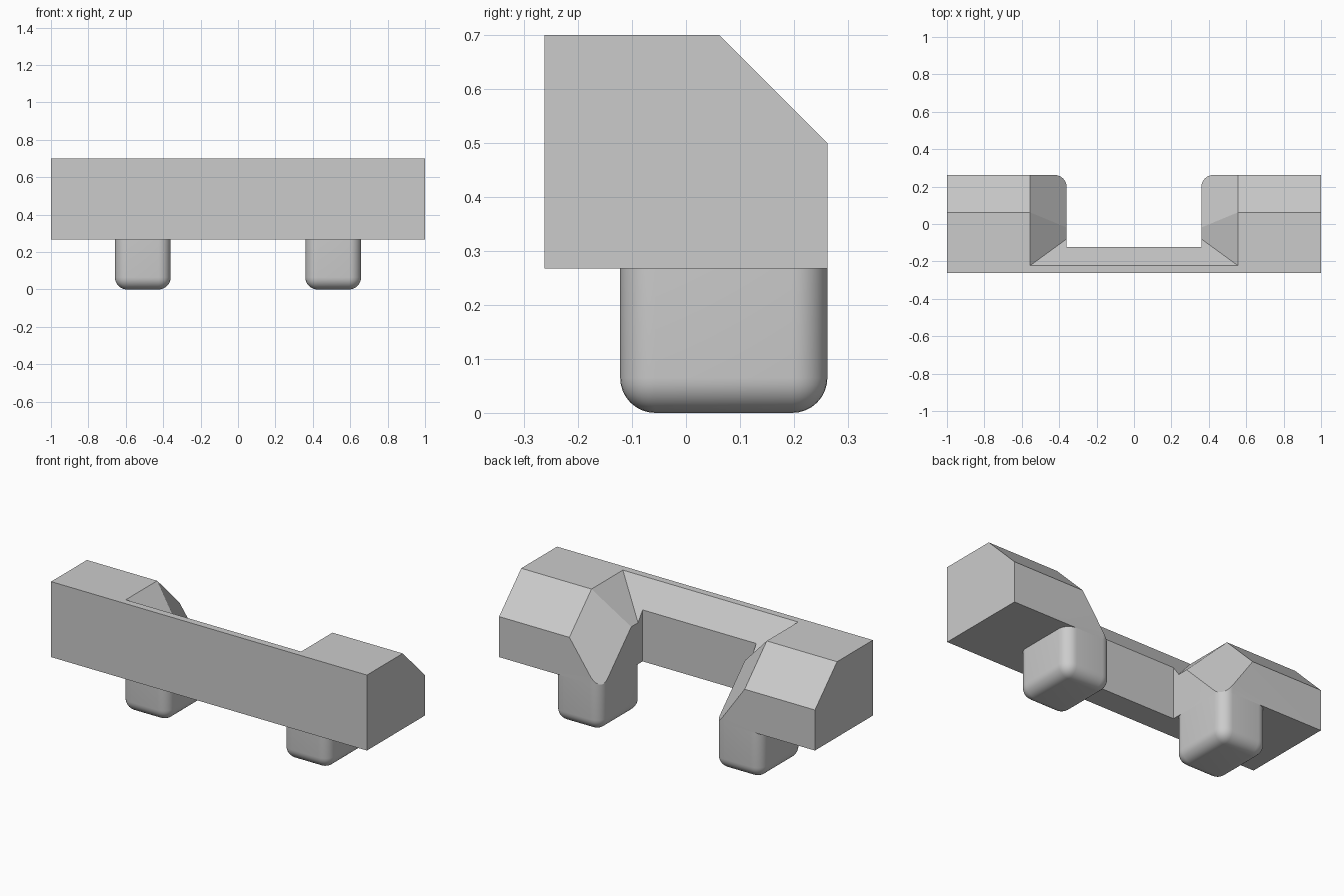
import bpy, bmesh, math
from mathutils import Vector

cube = bpy.data.objects.get("Cube")
if cube:
    bpy.data.objects.remove(cube, do_unlink=True)

# Shared dimensions
BASE, TOP, BACK = 0.268, 0.70, 0.262
INNER, OUTER, BAR_BACK = 0.36, 0.658, -0.122
R = 0.065

grey = bpy.data.materials.new("light grey")
grey.use_nodes = True
grey.diffuse_color = (0.6, 0.6, 0.6, 1)
grey.node_tree.nodes["Principled BSDF"].inputs["Base Color"].default_value = (0.6, 0.6, 0.6, 1)


def make(name, bm):
    bmesh.ops.recalc_face_normals(bm, faces=bm.faces)
    mesh = bpy.data.meshes.new(name)
    bm.to_mesh(mesh)
    bm.free()
    mesh.materials.append(grey)
    obj = bpy.data.objects.new(name, mesh)
    bpy.context.collection.objects.link(obj)
    return obj


def prism(points, offset):
    bm = bmesh.new()
    face = bm.faces.new([bm.verts.new(p) for p in points])
    moved = bmesh.ops.extrude_face_region(bm, geom=[face])["geom"]
    bmesh.ops.translate(bm, vec=offset, verts=[v for v in moved if isinstance(v, bmesh.types.BMVert)])
    return bm


def box(x0, x1, y0, y1, z0, z1):
    return prism([(x0, y0, z0), (x1, y0, z0), (x1, y1, z0), (x0, y1, z0)], (0, 0, z1 - z0))


def funnel(name, planes):
    # Block trimmed to the space above every sloping plane
    bm = box(-0.9, 0.9, -0.5, 0.6, 0.1, 1.0)
    for point, normal in planes:
        cut = bmesh.ops.bisect_plane(bm, geom=bm.verts[:] + bm.edges[:] + bm.faces[:],
                                     plane_co=point, plane_no=normal, clear_inner=True)
        bmesh.ops.contextual_create(bm, geom=[e for e in cut["geom_cut"] if isinstance(e, bmesh.types.BMEdge)])
    return make(name, bm)


# Main body: block with a chamfered upper back edge
profile = [(-BACK, BASE), (BACK, BASE), (BACK, 0.5), (0.062, TOP), (-BACK, TOP)]
body = make("main_body", prism([(-1, y, z) for y, z in profile], (2, 0, 0)))

# Rear slot, flared so the inner back corners are round
arc = [math.radians(7.5 * i) for i in range(13)]
side = [(INNER + R - R * math.cos(a), BACK - R + R * math.sin(a)) for a in arc]
side = [(INNER, BAR_BACK)] + side + [(INNER + R, 0.4)]
outline = side + [(-x, y) for x, y in reversed(side)]
cutters = [make("slot_cutter", prism([(x, y, 0.1) for x, y in outline], (0, 0, 1)))]

# Sloped faces around the slot
bar_slope = ((0, -0.222, TOP), (0, 0.14, 0.102))
s = math.sqrt(0.5)
for name, normal in (("top_slope_cutter", (1, 0, 1)), ("back_slope_cutter", (1, s, s))):
    planes = [((-k * 0.555, 0.062, TOP), (k * normal[0], normal[1], normal[2])) for k in (1, -1)]
    cutters.append(funnel(name, planes + [bar_slope]))

for cutter in cutters:
    cutter.hide_render = True
    cutter.hide_set(True)
    mod = body.modifiers.new("cut", 'BOOLEAN')
    mod.operation, mod.solver, mod.object = 'DIFFERENCE', 'EXACT', cutter

# Apply the cuts and discard the helpers
bpy.context.view_layer.update()
cut_mesh = bpy.data.meshes.new_from_object(body.evaluated_get(bpy.context.evaluated_depsgraph_get()))
body.modifiers.clear()
body.data = cut_mesh
for cutter in cutters:
    bpy.data.objects.remove(cutter, do_unlink=True)

# Rounded legs, open where they meet the body
legs = []
for name, sign in (("left_leg", 1), ("right_leg", -1)):
    x0, x1 = sorted((sign * INNER, sign * OUTER))
    bm = box(x0, x1, BAR_BACK, BACK, 0, BASE)
    edges = [e for e in bm.edges if min(v.co.z for v in e.verts) < 0.01]
    bmesh.ops.bevel(bm, geom=edges, offset=R, offset_type='OFFSET', segments=8, profile=0.5, affect='EDGES')
    bmesh.ops.recalc_face_normals(bm, faces=bm.faces)
    lids = [f for f in bm.faces if f.normal.z > 0.9 and f.calc_center_median().z > BASE - 0.01]
    bmesh.ops.delete(bm, geom=lids, context='FACES_ONLY')
    legs.append(make(name, bm))

# Smooth the round corners, keep the flat faces crisp
bpy.ops.object.select_all(action='DESELECT')
for obj in [body] + legs:
    obj.select_set(True)
bpy.context.view_layer.objects.active = body
bpy.ops.object.shade_smooth_by_angle(angle=math.radians(25))
